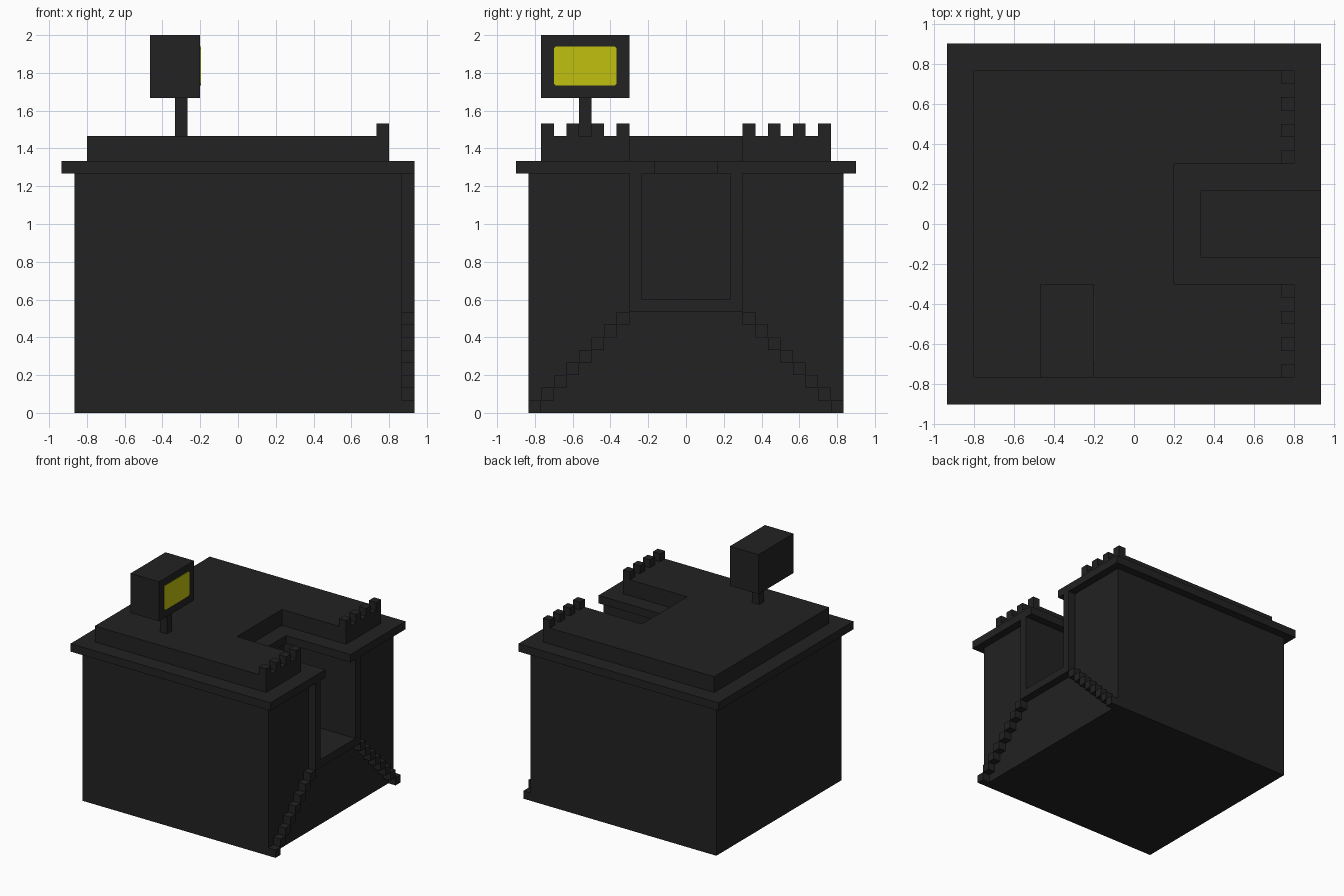
import bpy, bmesh

cube = bpy.data.objects.get("Cube")
if cube:
    bpy.data.objects.remove(cube, do_unlink=True)

U = 1 / 15  # one building block


def material(name, rgb):
    m = bpy.data.materials.new(name)
    m.use_nodes = True
    m.diffuse_color = (*rgb, 1)
    bsdf = next(n for n in m.node_tree.nodes if n.type == 'BSDF_PRINCIPLED')
    bsdf.inputs["Base Color"].default_value = (*rgb, 1)
    bsdf.inputs["Roughness"].default_value = 0.9
    return m


CHARCOAL = material("charcoal", (0.016, 0.016, 0.016))
YELLOW = material("yellow", (0.53, 0.53, 0.005))


def finish(name, bm, mat):
    bmesh.ops.recalc_face_normals(bm, faces=bm.faces)
    bmesh.ops.scale(bm, vec=(U, U, U), verts=bm.verts)
    me = bpy.data.meshes.new(name)
    bm.to_mesh(me)
    bm.free()
    me.materials.append(mat)
    ob = bpy.data.objects.new(name, me)
    bpy.context.scene.collection.objects.link(ob)
    return ob


def add_prism(bm, outline, z0, z1):
    """Extrude an xy outline from z0 to z1."""
    face = bm.faces.new([bm.verts.new((x, y, z0)) for x, y in outline])
    ext = bmesh.ops.extrude_face_region(bm, geom=[face], use_keep_orig=True)
    top = [g for g in ext["geom"] if isinstance(g, bmesh.types.BMVert)]
    bmesh.ops.translate(bm, vec=(0, 0, z1 - z0), verts=top)


def boxes(name, spans, mat=CHARCOAL):
    """One object made of boxes given as (x0, x1, y0, y1, z0, z1)."""
    bm = bmesh.new()
    for x0, x1, y0, y1, z0, z1 in spans:
        add_prism(bm, [(x0, y0), (x1, y0), (x1, y1), (x0, y1)], z0, z1)
    return finish(name, bm, mat)


def notched_slab(name, hx, hy, nx, ny, z0, z1):
    """Rectangular slab with a notch cut in from the +x side."""
    bm = bmesh.new()
    add_prism(bm, [(-hx, -hy), (hx, -hy), (hx, -ny), (nx, -ny),
                   (nx, ny), (hx, ny), (hx, hy), (-hx, hy)], z0, z1)
    return finish(name, bm, CHARCOAL)


# Main block with a tall recess open to the right side and the top
body = boxes("main_block", [(-13, 13, -12.5, 12.5, 0, 19)])
cutter = boxes("recess_cutter", [(4, 15, -3.5, 3.5, 9, 21)])
cutter.hide_render = True
cut = body.modifiers.new("recess", 'BOOLEAN')
cut.operation = 'DIFFERENCE'
cut.solver = 'EXACT'
cut.object = cutter
bpy.context.view_layer.objects.active = body
bpy.ops.object.modifier_apply(modifier="recess")
bpy.data.objects.remove(cutter, do_unlink=True)

# Roof layers
notched_slab("roof_ledge", 14, 13.5, 5, 2.5, 19, 20)
notched_slab("upper_roof", 12, 11.5, 3, 4.5, 20, 22)

# Frame around the recess
boxes("recess_sill", [(13, 14, -4.5, 4.5, 8, 9)])

for side, s in (("left", 1), ("right", -1)):
    def span(a, b):
        return tuple(sorted((s * a, s * b)))
    boxes(f"frame_post_{side}", [(13, 14, *span(3.5, 4.5), 9, 19)])
    # Steps climbing diagonally to the sill
    boxes(f"stairs_{side}", [(13, 14, *span(11.5 - i, 12.5 - i), i, i + 1)
                             for i in range(8)])
    # Battlements along the roof edge
    boxes(f"battlements_{side}", [(11, 12, *span(4.5 + 2 * i, 5.5 + 2 * i), 22, 23)
                                  for i in range(4)])

# Sign on its pole
boxes("sign_pole", [(-5, -4, -8.5, -7.5, 22, 25)])
boxes("sign_box", [(-7, -3, -11.5, -4.5, 25, 30)])

# Glowing panel with slightly clipped corners
bm = bmesh.new()
y0, y1, z0, z1, c = -10.5, -5.5, 26, 29.1, 0.15
outline = [(y0 + c, z0), (y1 - c, z0), (y1, z0 + c), (y1, z1 - c),
           (y1 - c, z1), (y0 + c, z1), (y0, z1 - c), (y0, z0 + c)]
face = bm.faces.new([bm.verts.new((-3, y, z)) for y, z in outline])
ext = bmesh.ops.extrude_face_region(bm, geom=[face], use_keep_orig=True)
bmesh.ops.translate(bm, vec=(0.05, 0, 0),
                    verts=[g for g in ext["geom"] if isinstance(g, bmesh.types.BMVert)])
finish("sign_panel", bm, YELLOW)
